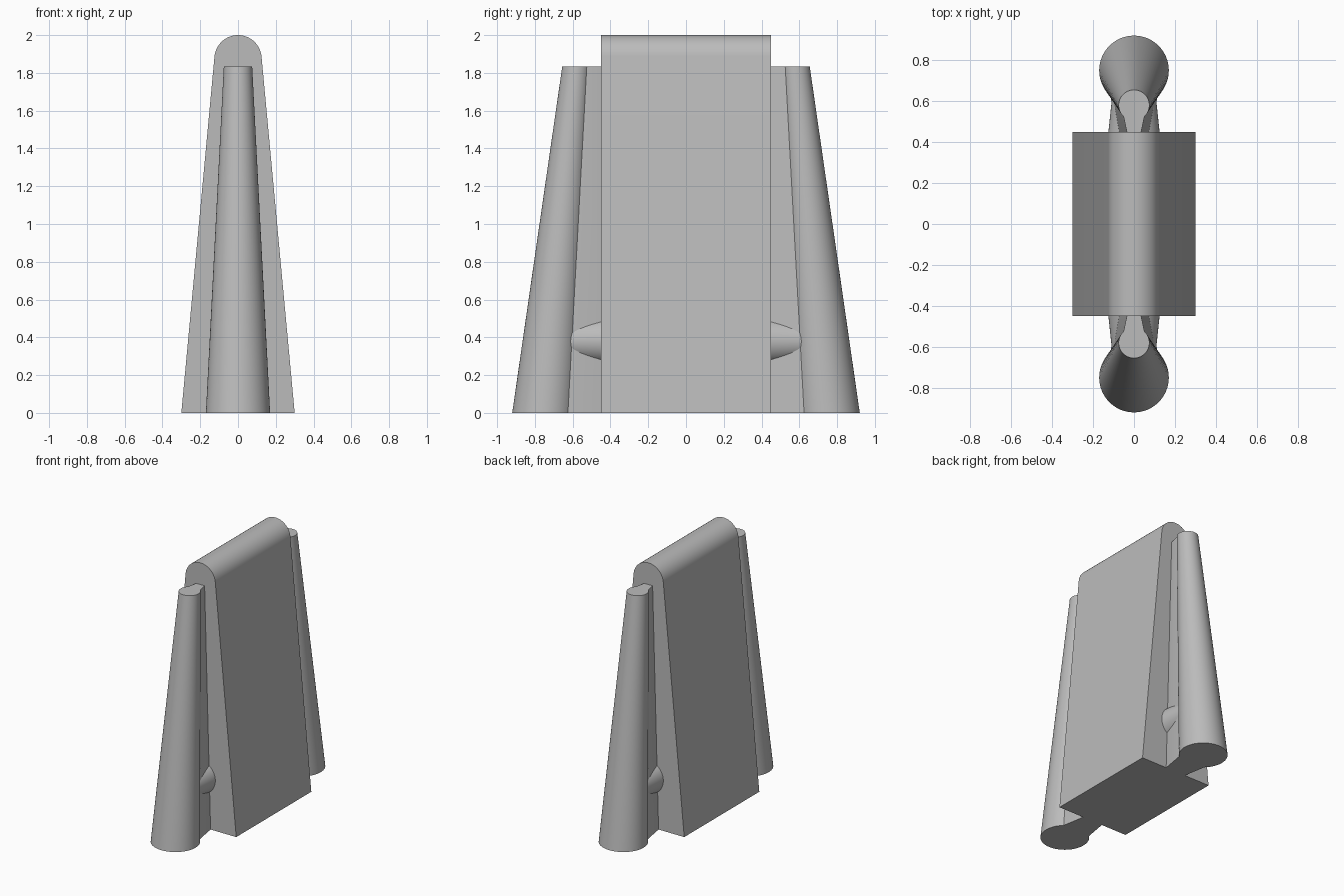
import bpy
import bmesh
from math import sin, cos, pi, atan2, radians
from mathutils import Vector

if "Cube" in bpy.data.objects:
    bpy.data.objects.remove(bpy.data.objects["Cube"], do_unlink=True)

grey = bpy.data.materials.new("plain_grey")
grey.use_nodes = True
colour = (0.5, 0.5, 0.5, 1)
grey.diffuse_color = colour
grey.node_tree.nodes["Principled BSDF"].inputs["Base Color"].default_value = colour


def loft(name, ring_a, ring_b):
    """Solid between two matching closed outlines, capped at both ends."""
    bm = bmesh.new()
    a = [bm.verts.new(p) for p in ring_a]
    b = [bm.verts.new(p) for p in ring_b]
    n = len(a)
    for i in range(n):
        j = (i + 1) % n
        bm.faces.new((a[i], a[j], b[j], b[i]))
    bm.faces.new(a)
    bm.faces.new(b)
    bmesh.ops.recalc_face_normals(bm, faces=bm.faces)
    mesh = bpy.data.meshes.new(name)
    bm.to_mesh(mesh)
    bm.free()
    mesh.materials.append(grey)
    obj = bpy.data.objects.new(name, mesh)
    bpy.context.collection.objects.link(obj)
    bpy.ops.object.select_all(action="DESELECT")
    obj.select_set(True)
    bpy.context.view_layer.objects.active = obj
    bpy.ops.object.shade_smooth_by_angle(angle=radians(30))
    return obj


def circle(centre, radius, u, v, steps=64):
    u, v, centre = Vector(u), Vector(v), Vector(centre)
    turns = [2 * pi * i / steps for i in range(steps)]
    return [centre + radius * (cos(t) * u + sin(t) * v) for t in turns]


X, Y, Z = (1, 0, 0), (0, 1, 0), (0, 0, 1)
TOP = 1.835

# Tapered centre slab with a rounded crest tangent to its sides
crest = 0.125
lean = atan2(0.3 - crest, 2 - crest)
arc = [lean + (pi - 2 * lean) * i / 32 for i in range(33)]
profile = [(-0.3, 0), (0.3, 0)]
profile += [(crest * cos(t), 2 - crest + crest * sin(t)) for t in arc]
loft("centre_slab", [(x, -0.45, z) for x, z in profile], [(x, 0.45, z) for x, z in profile])


def web_outline(side, z, inner, outer, joint, end):
    half = [(inner, 0.45), (outer, joint), (outer, end)]
    outline = half + [(-x, y) for x, y in reversed(half)]
    return [(x, side * y, z) for x, y in outline]


for side, label in ((-1, "front"), (1, "back")):
    # Leaning tapered column
    loft(label + "_column",
         circle((0, side * 0.75, 0), 0.17, X, Y),
         circle((0, side * 0.58, TOP), 0.075, X, Y))
    # Web joining the column to the slab
    loft(label + "_web",
         web_outline(side, 0, 0.085, 0.115, 0.625, 0.75),
         web_outline(side, TOP, 0.035, 0.051, 0.525, 0.58))
    # Tapered cross pin passing through the web
    loft(label + "_pin",
         circle((0, side * 0.45, 0.38), 0.125, X, Z),
         circle((0, side * 0.64, 0.38), 0.105, X, Z))
